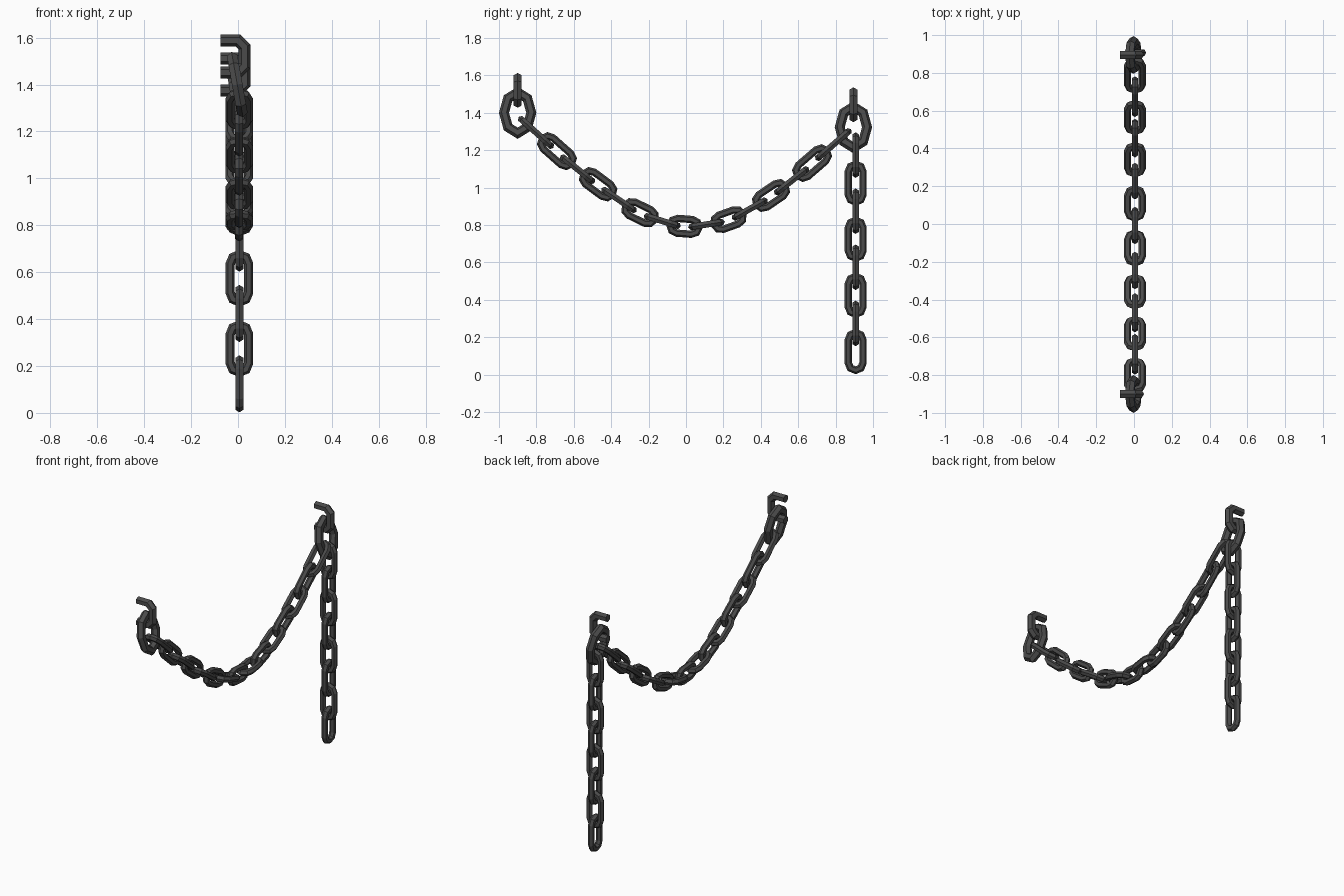
import bpy, bmesh
from math import pi, sin, cos, radians
from mathutils import Vector, Matrix

if "Cube" in bpy.data.objects:
    bpy.data.objects.remove(bpy.data.objects["Cube"])

iron = bpy.data.materials.new("dark_iron")
iron.diffuse_color = (0.07, 0.07, 0.07, 1)
iron.use_nodes = True
iron.node_tree.nodes["Principled BSDF"].inputs["Base Color"].default_value = iron.diffuse_color


def tube(name, path, radius, closed, matrix, sides=6):
    """Sweep a polygon along a planar path (local XZ plane) with mitred corners."""
    bm = bmesh.new()
    pts = [Vector((p[0], 0, p[1])) for p in path]
    n = len(pts)
    rings = []
    for i, p in enumerate(pts):
        a = pts[i - 1] if closed or i > 0 else None
        b = pts[(i + 1) % n] if closed or i < n - 1 else None
        d1 = (p - a).normalized() if a is not None else (b - p).normalized()
        d2 = (b - p).normalized() if b is not None else d1
        t = (d1 + d2).normalized()
        side = t.cross(Vector((0, 1, 0))) / t.dot(d1)
        ring = []
        for k in range(sides):
            ang = 2 * pi * k / sides
            ring.append(bm.verts.new(p + side * radius * cos(ang)
                                     + Vector((0, radius * sin(ang), 0))))
        rings.append(ring)
    for i in range(n if closed else n - 1):
        r, s = rings[i], rings[(i + 1) % n]
        for k in range(sides):
            j = (k + 1) % sides
            bm.faces.new((r[k], r[j], s[j], s[k]))
    if not closed:
        bm.faces.new(rings[0])
        bm.faces.new(rings[-1][::-1])
    bmesh.ops.recalc_face_normals(bm, faces=bm.faces)
    me = bpy.data.meshes.new(name)
    bm.to_mesh(me)
    bm.free()
    me.materials.append(iron)
    ob = bpy.data.objects.new(name, me)
    ob.matrix_world = matrix
    bpy.context.scene.collection.objects.link(ob)
    return ob


def link(name, centre, direction, length, face_on):
    """Stadium link; face_on links lie in the YZ plane, others are turned 90 degrees."""
    r, half = 0.0195, 0.0395
    straight = length / 2 - 0.059
    path = []
    for s in (1, -1):
        for k in range(5):
            a = pi * k / 4 + (0 if s > 0 else pi)
            path.append((half * cos(a), half * sin(a) + s * straight))
    z = Vector(direction).normalized()
    across = Vector((1, 0, 0))
    x = across.cross(z) if face_on else across
    y = z.cross(x)
    m = Matrix((x, y, z)).transposed().to_4x4()
    m.translation = centre
    tube(name, path, r, True, m)


# sagging chain between the two rings
face = [(-0.69, 1.195), (-0.47, 1.018), (-0.246, 0.866), (-0.008, 0.793),
        (0.227, 0.829), (0.4545, 0.958), (0.674, 1.131)]
centres = [(-0.802, 1.295)]
for i, p in enumerate(face):
    centres.append(p)
    if i < len(face) - 1:
        q = face[i + 1]
        centres.append(((p[0] + q[0]) / 2, (p[1] + q[1]) / 2 - 0.008))
centres.append((0.788, 1.23))
for i, c in enumerate(centres):
    a = centres[max(i - 1, 0)]
    b = centres[min(i + 1, len(centres) - 1)]
    d = Vector((0, b[0] - a[0], b[1] - a[1]))
    pitch = d.length / (2 if 0 < i < len(centres) - 1 else 1)
    link(f"sagging_link_{i + 1}", (0.005, c[0], c[1]), d, 1.64 * pitch, i % 2 == 1)

# loose chain hanging from the right ring
for i in range(8):
    link(f"hanging_link_{i + 1}", (0.006, 0.907, 0.124 + i * 0.15),
         (0, 0, 1), 0.24, i % 2 == 0)

# wall staples and the tilted octagonal rings hanging in them
staple = [(-0.075, 0.068), (0.0, 0.068), (0.028, 0.04),
          (0.028, -0.04), (0.0, -0.068), (-0.075, -0.068)]
ring = [(0.073 * sin(k * pi / 4), 0.111 * cos(k * pi / 4)) for k in range(8)]
for side, y, z in (("left", -0.9, 1.4), ("right", 0.895, 1.323)):
    tube(f"{side}_staple", staple, 0.025, False, Matrix.Translation((0, y, z + 0.12)))
    m = (Matrix.Translation((-0.003, y, z)) @ Matrix.Rotation(radians(-10), 4, 'Y')
         @ Matrix.Rotation(pi / 2, 4, 'Z'))
    tube(f"{side}_ring", ring, 0.026, True, m)
